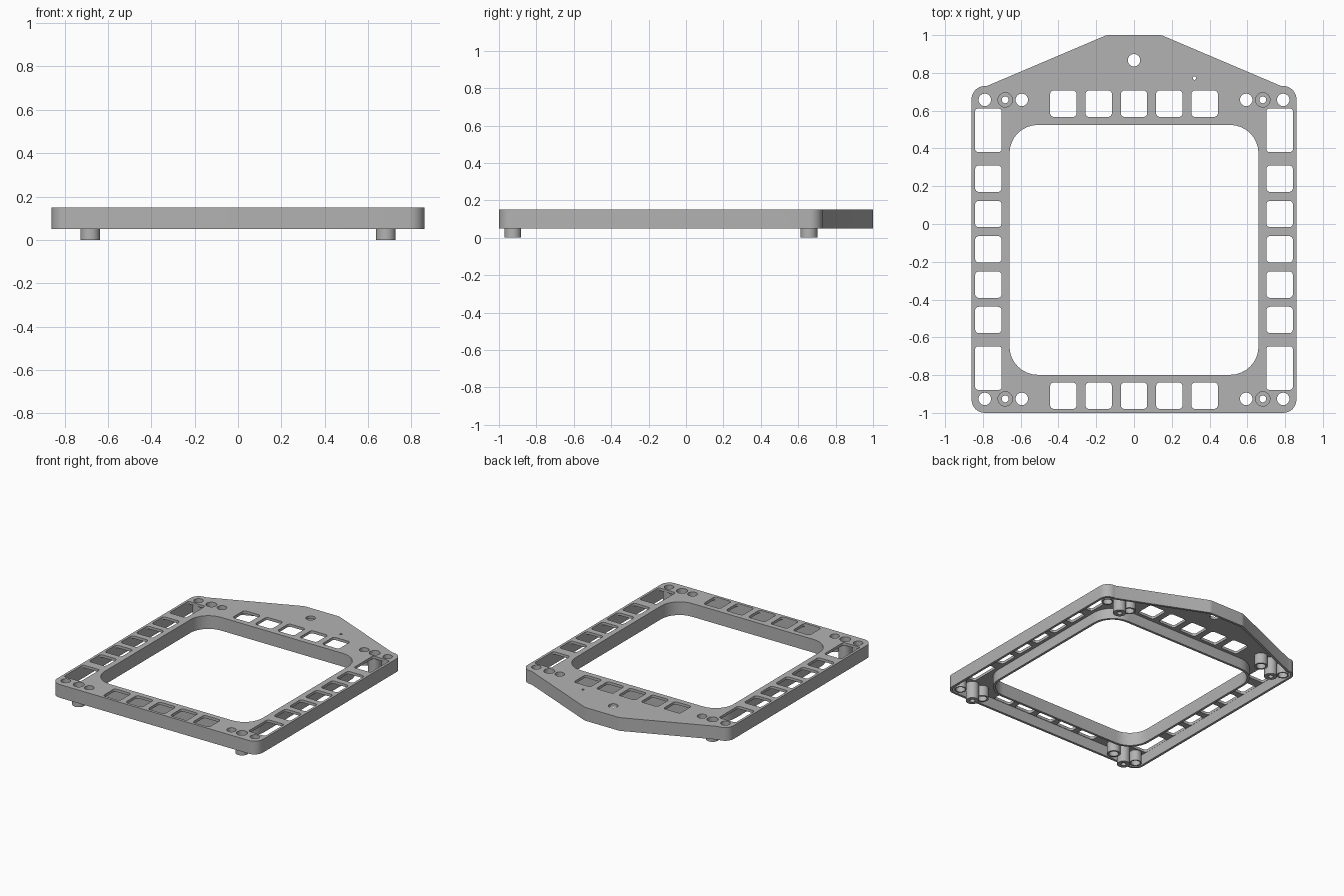
import bpy, bmesh, math
from mathutils import Vector

cube = bpy.data.objects.get("Cube")
if cube:
    bpy.data.objects.remove(cube, do_unlink=True)

grey = bpy.data.materials.new("mid grey")
grey.use_nodes = True
colour = (0.45, 0.45, 0.45, 1)
grey.diffuse_color = colour
grey.node_tree.nodes["Principled BSDF"].inputs["Base Color"].default_value = colour

TOP, RIM, PLATE = 0.15, 0.05, 0.02
WALL = 0.018


def rounded(corners, steps=8):
    """Closed loop from (x, y, radius) corners, each replaced by an arc."""
    loop = []
    for i, (x, y, r) in enumerate(corners):
        p = Vector((x, y))
        if r <= 0:
            loop.append(p)
            continue
        a = (Vector(corners[i - 1][:2]) - p).normalized()
        b = (Vector(corners[(i + 1) % len(corners)][:2]) - p).normalized()
        half = a.angle(b) / 2
        centre = p + (a + b).normalized() * (r / math.sin(half))
        start = p + a * (r / math.tan(half)) - centre
        end = p + b * (r / math.tan(half)) - centre
        sweep = start.angle_signed(end)
        for k in range(steps + 1):
            t = -sweep * k / steps
            c, s = math.cos(t), math.sin(t)
            loop.append(centre + Vector((start.x * c - start.y * s, start.x * s + start.y * c)))
    return loop


def rect(x, y, w, h, r):
    return rounded([(x - w / 2, y - h / 2, r), (x + w / 2, y - h / 2, r),
                    (x + w / 2, y + h / 2, r), (x - w / 2, y + h / 2, r)])


def circle(x, y, r, n=32):
    return [Vector((x + r * math.cos(math.tau * k / n), y + r * math.sin(math.tau * k / n)))
            for k in range(n)]


def extrude(name, loops, z0, z1):
    """Solid from an outer loop and any hole loops, between two heights."""
    curve = bpy.data.curves.new(name, "CURVE")
    curve.dimensions = "2D"
    curve.fill_mode = "BOTH"
    curve.extrude = (z1 - z0) / 2
    for loop in loops:
        spline = curve.splines.new("POLY")
        spline.points.add(len(loop) - 1)
        for point, p in zip(spline.points, loop):
            point.co = (p.x, p.y, 0, 1)
        spline.use_cyclic_u = True
    temp = bpy.data.objects.new("temp", curve)
    bpy.context.collection.objects.link(temp)
    graph = bpy.context.evaluated_depsgraph_get()
    mesh = bpy.data.meshes.new_from_object(temp.evaluated_get(graph))
    bpy.data.objects.remove(temp, do_unlink=True)
    bm = bmesh.new()
    bm.from_mesh(mesh)
    bmesh.ops.remove_doubles(bm, verts=bm.verts, dist=0.00001)
    bmesh.ops.translate(bm, verts=bm.verts, vec=(0, 0, (z0 + z1) / 2))
    bmesh.ops.recalc_face_normals(bm, faces=bm.faces)
    bm.to_mesh(mesh)
    bm.free()
    mesh.name = name
    mesh.materials.clear()
    mesh.materials.append(grey)
    obj = bpy.data.objects.new(name, mesh)
    bpy.context.collection.objects.link(obj)
    return obj


def select_only(obj):
    bpy.ops.object.select_all(action="DESELECT")
    obj.select_set(True)
    bpy.context.view_layer.objects.active = obj


def outline(d=0):
    """Frame outline with its peaked back, shrunk inward by d."""
    right = [(0.86 - d, -1 + d, 0.07 - d), (0.86 - d, 0.728 - d, 0.07 - d),
             (0.778 - d * 0.2, 0.731 - d, 0), (0.145 - d * 0.2, 1 - d, 0.06)]
    return rounded(right + [(-x, y, r) for x, y, r in reversed(right)])


def opening(d=0):
    return rect(0, -0.137, 1.318 + 2 * d, 1.323 + 2 * d, 0.15 + d)


# Windows and holes in the top plate
holes = [circle(0, 0.867, 0.033), circle(0.32, 0.772, 0.009, 16)]
pitch, size = 0.187, 0.14
for i in range(-2, 3):
    for y in (0.637, -0.909):
        holes.append(rect(i * pitch, y, size, size, 0.02))
    for x in (-0.771, 0.771):
        holes.append(rect(x, -0.134 + i * pitch, size, size, 0.02))
for x in (-0.771, 0.771):
    for y in (0.496, -0.763):
        holes.append(rect(x, y, size, 0.23, 0.015))

# Hollow bosses at each corner, the middle one reaching down as a foot
parts = []
for sx, side in ((1, "left"), (-1, "right")):
    for y, end in ((0.657, "back"), (-0.926, "front")):
        label = f"{end}_{side}"
        for x, outer, kind in ((0.79, 0.042, "outer"), (0.594, 0.046, "inner")):
            holes.append(circle(sx * x, y, 0.033))
            parts.append(extrude(f"{kind}_boss_{label}",
                                 [circle(sx * x, y, outer), circle(sx * x, y, 0.033)],
                                 RIM, TOP - PLATE))
        x = sx * 0.682
        holes.append(circle(x, y, 0.038))
        parts.append(extrude(f"foot_collar_{label}",
                             [circle(x, y, 0.045), circle(x, y, 0.038)], 0.1, TOP - PLATE))
        parts.append(extrude(f"foot_{label}",
                             [circle(x, y, 0.045), circle(x, y, 0.018)], 0, 0.1))

# Frame, hollowed from below to leave a top plate and two thin walls
frame = extrude("frame", [outline(), opening()] + holes, RIM, TOP)
cavity = extrude("cavity_cutter", [outline(WALL), opening(WALL)], 0, TOP - PLATE)
cavity.hide_render = True
cut = frame.modifiers.new("hollow", "BOOLEAN")
cut.operation = "DIFFERENCE"
cut.solver = "EXACT"
cut.object = cavity
select_only(frame)
bpy.ops.object.modifier_apply(modifier=cut.name)
bpy.data.objects.remove(cavity, do_unlink=True)

for obj in parts + [frame]:
    select_only(obj)
    bpy.ops.object.shade_smooth_by_angle(angle=math.radians(30))
